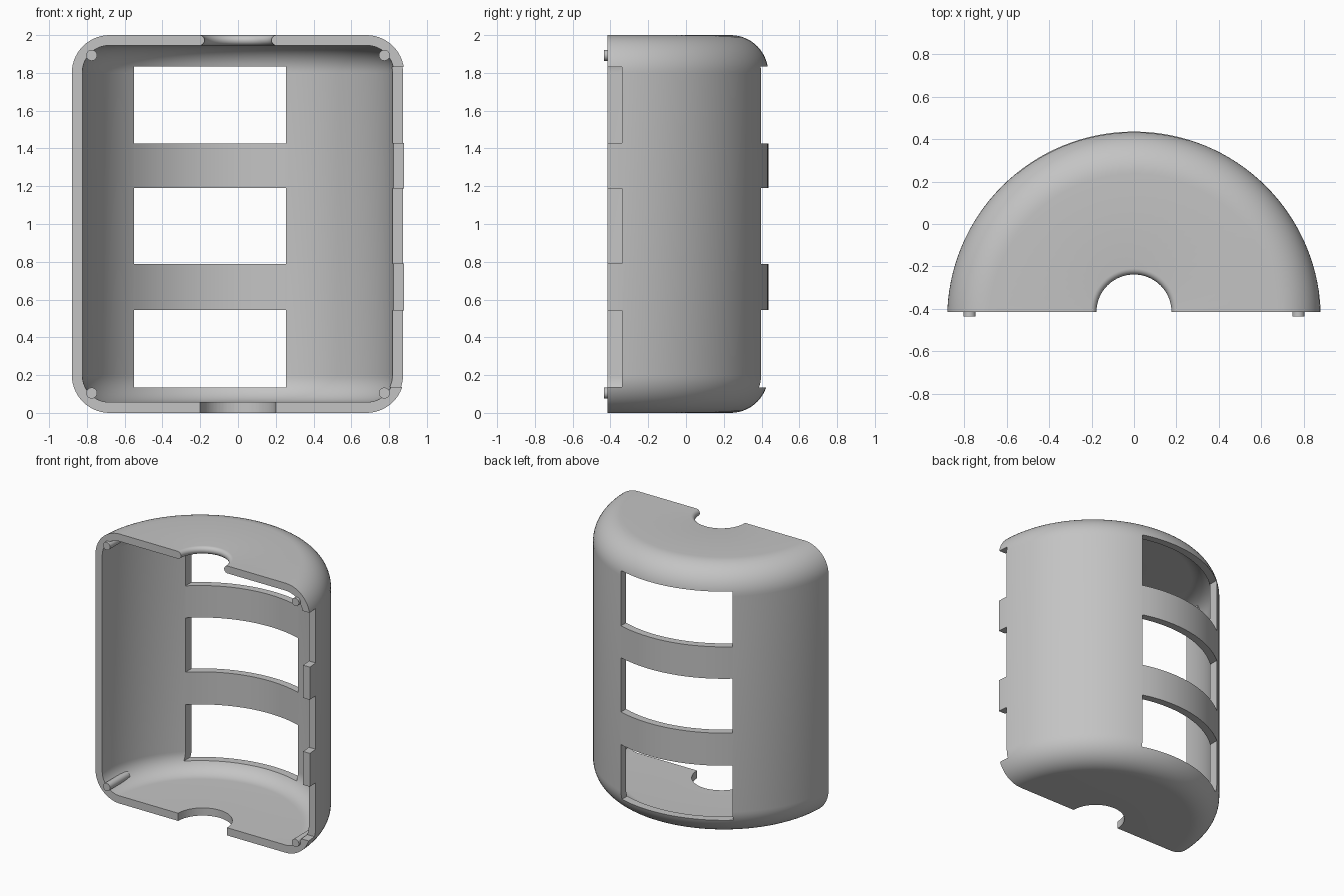
import bpy, bmesh, math
from math import sin, cos, pi
from mathutils import Matrix, Vector

cube = bpy.data.objects.get("Cube")
if cube:
    bpy.data.objects.remove(cube)

AXIS_Y = -0.445      # axis of the round housing
HOLE_Y = -0.415      # axis of the end holes, on the split face
FRONT_Y = -0.415     # split face

grey = bpy.data.materials.new("plain grey")
grey.use_nodes = True
colour = (0.55, 0.55, 0.55, 1)
grey.diffuse_color = colour
grey.node_tree.nodes["Principled BSDF"].inputs["Base Color"].default_value = colour


def finish(name, bm):
    bmesh.ops.remove_doubles(bm, verts=bm.verts, dist=1e-5)
    bmesh.ops.recalc_face_normals(bm, faces=bm.faces)
    mesh = bpy.data.meshes.new(name)
    bm.to_mesh(mesh)
    bm.free()
    mesh.materials.append(grey)
    obj = bpy.data.objects.new(name, mesh)
    bpy.context.collection.objects.link(obj)
    return obj


def lathe(name, profile, y, steps=128):
    """Solid of revolution about a vertical axis; profile is (radius, z)."""
    bm = bmesh.new()
    verts = [bm.verts.new((r, y, z)) for r, z in profile]
    edges = [bm.edges.new(pair) for pair in zip(verts, verts[1:])]
    bmesh.ops.spin(bm, geom=verts + edges, cent=(0, y, 0), axis=(0, 0, 1),
                   angle=2 * pi, steps=steps, use_merge=False)
    return finish(name, bm)


def drum_profile(radius, bottom, top, fillet, n=14):
    angles = [pi / 2 * i / n for i in range(n + 1)]
    c = radius - fillet
    low = [(c + fillet * sin(a), bottom + fillet * (1 - cos(a))) for a in angles]
    high = [(c + fillet * cos(a), top - fillet * (1 - sin(a))) for a in angles]
    return [(0, bottom)] + low + high + [(0, top)]


def box(name, lo, hi):
    lo, hi = Vector(lo), Vector(hi)
    bm = bmesh.new()
    bmesh.ops.create_cube(bm, size=1, matrix=Matrix.Translation((lo + hi) / 2)
                          @ Matrix.Diagonal((*(hi - lo), 1)))
    return finish(name, bm)


def smooth(obj):
    bpy.ops.object.select_all(action="DESELECT")
    obj.select_set(True)
    bpy.context.view_layer.objects.active = obj
    bpy.ops.object.shade_smooth_by_angle(angle=math.radians(30))


# Housing and its hollow
shell = lathe("half_shell", drum_profile(0.8805, 0, 2, 0.2), AXIS_Y)
cutters = [lathe("hollow", drum_profile(0.825, 0.057, 1.945, 0.142), AXIS_Y),
           box("split", (-2, -2, -1), (2, FRONT_Y, 3))]

# Back windows and matching notches in the side edge
for low, high in ((0.135, 0.545), (0.787, 1.19), (1.427, 1.835)):
    cutters.append(box("window", (-0.55, 0, low), (0.255, 1, high)))
    cutters.append(box("notch", (0.5, -1, low + 0.003), (1, -0.338, high - 0.003)))

# Plain bottom hole, round-lipped top hole
cutters.append(lathe("bottom_hole", [(0, -0.2), (0.2, -0.2), (0.2, 0.3), (0, 0.3)], HOLE_Y, 64))
lip = [(0.205 - 0.028 * sin(pi * i / 12), 1.9725 - 0.0275 * cos(pi * i / 12)) for i in range(13)]
cutters.append(lathe("top_hole", [(0, 1.8), (0.205, 1.8)] + lip + [(0.205, 2.2), (0, 2.2)],
                     HOLE_Y, 64))

bpy.context.view_layer.objects.active = shell
for cutter in cutters:
    mod = shell.modifiers.new("cut", "BOOLEAN")
    mod.operation = "DIFFERENCE"
    mod.solver = "EXACT"
    mod.object = cutter
    bpy.ops.object.modifier_apply(modifier=mod.name)
    bpy.data.objects.remove(cutter)
smooth(shell)

# Locating pins in the four corners
for side, x in (("right", -0.775), ("left", 0.775)):
    for level, z in (("lower", 0.105), ("upper", 1.893)):
        bm = bmesh.new()
        y0, y1 = -0.435, -0.2
        bmesh.ops.create_cone(bm, cap_ends=True, segments=32, radius1=0.029, radius2=0.029,
                              depth=y1 - y0, matrix=Matrix.Translation((x, (y0 + y1) / 2, z))
                              @ Matrix.Rotation(pi / 2, 4, "X"))
        smooth(finish(f"{side}_{level}_pin", bm))
